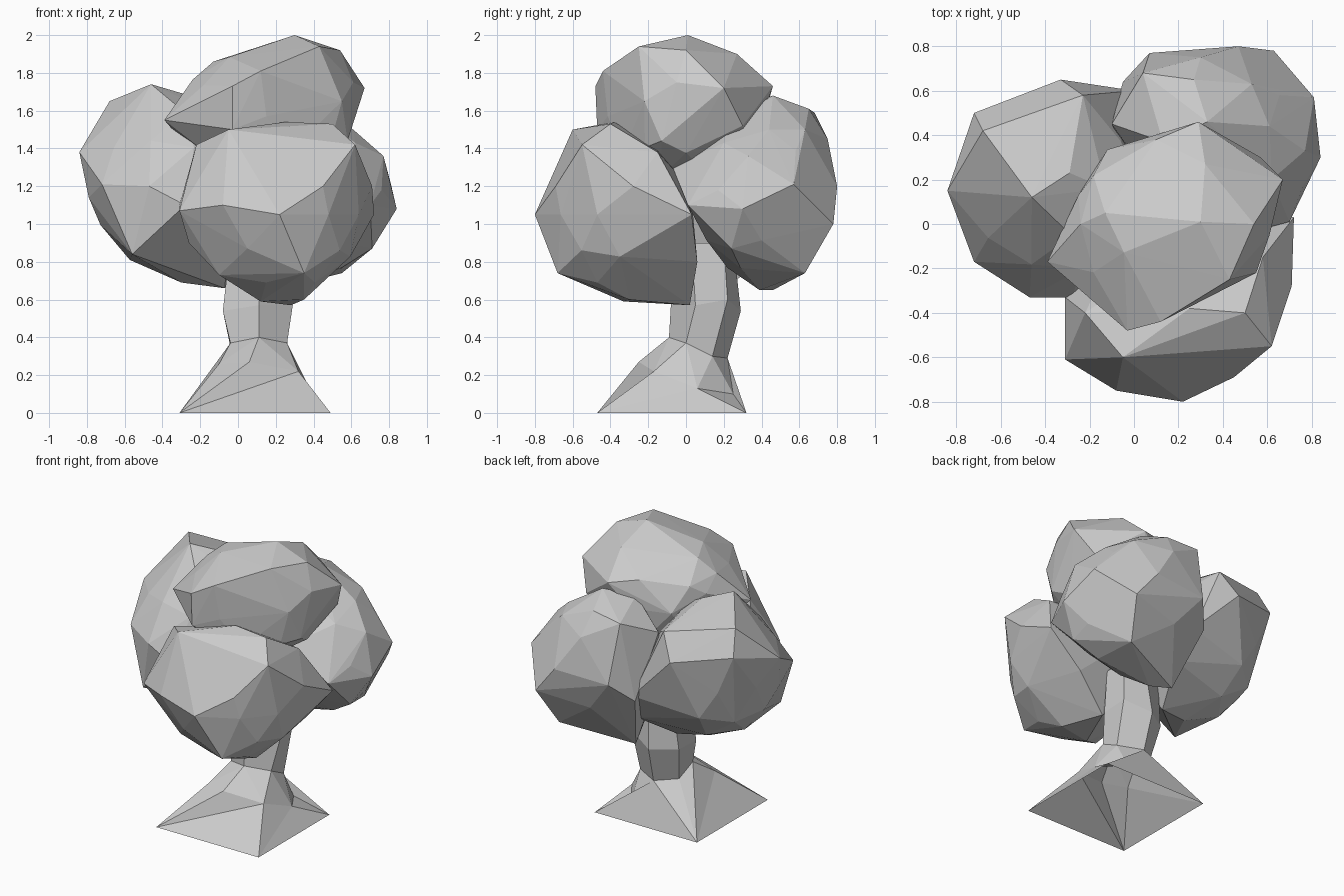
import bpy
import bmesh
from mathutils import Vector

default_cube = bpy.data.objects.get("Cube")
if default_cube:
    bpy.data.objects.remove(default_cube, do_unlink=True)

# One plain grey for the whole tree
GREY = (0.6, 0.6, 0.6, 1)
grey = bpy.data.materials.new("plain_grey")
grey.use_nodes = True
grey.diffuse_color = GREY
grey.node_tree.nodes["Principled BSDF"].inputs["Base Color"].default_value = GREY


def add_object(name, bm):
    """Turn a bmesh into a flat-shaded grey object."""
    bmesh.ops.recalc_face_normals(bm, faces=bm.faces[:])
    mesh = bpy.data.meshes.new(name)
    bm.to_mesh(mesh)
    bm.free()
    mesh.materials.append(grey)
    obj = bpy.data.objects.new(name, mesh)
    bpy.context.collection.objects.link(obj)
    return obj


def foliage(name, centre, radii, corners):
    """Low-poly ellipsoid whose nearest vertices are pulled to key corners."""
    ball = bmesh.new()
    bmesh.ops.create_icosphere(ball, subdivisions=2, radius=0.9)
    for vert in ball.verts:
        vert.co = Vector(centre) + vert.co * Vector(radii)
    free = set(ball.verts)
    for corner in map(Vector, corners):
        nearest = min(free, key=lambda vert: (vert.co - corner).length)
        nearest.co = corner
        free.remove(nearest)

    # Wrap the sculpted points in a convex faceted skin
    points = [vert.co.copy() for vert in ball.verts]
    ball.free()
    hull = bmesh.new()
    for point in points:
        hull.verts.new(point)
    bmesh.ops.convex_hull(hull, input=hull.verts[:])
    loose = [vert for vert in hull.verts if not vert.link_faces]
    bmesh.ops.delete(hull, geom=loose, context='VERTS')
    return add_object(name, hull)


# Trunk stem: crooked six-sided rings
bm = bmesh.new()


def ring(points):
    return [bm.verts.new(point) for point in points]


waist = ring([(.11, -.09, .4), (.26, 0, .37), (.26, .14, .3),
              (.1, .22, .29), (-.03, .12, .3), (-.04, -.02, .37)])
bulge = ring([(.11, -.08, .57), (.29, .05, .57), (.27, .22, .6),
              (.09, .29, .54), (-.07, .18, .54), (-.08, 0, .54)])
crown = ring([(.12, -.03, .9), (.25, .03, .9), (.25, .2, .9),
              (.12, .25, .9), (-.03, .2, .9), (-.04, .02, .9)])
for low, high in ((waist, bulge), (bulge, crown)):
    for i in range(len(low)):
        j = (i + 1) % len(low)
        bm.faces.new((low[i], low[j], high[j], high[i]))
bm.faces.new(crown)

# Trunk foot: square, open below, with hollowed root ridges
front, side, side_back, back, far_back, far_side = waist
foot_a, foot_b, foot_c, foot_d = ring(
    [(-.31, -.47, 0), (.49, -.47, 0), (.49, .32, 0), (-.31, .32, 0)])
knee, heel = ring([(.38, .06, .13), (.26, .25, .1)])
shin, ridge, flank = ring(
    [(.06, -.25, .27), (.32, -.17, .22), (-.1, -.18, .26)])
for face in [
    (foot_a, foot_b, ridge), (foot_a, ridge, shin), (shin, ridge, front),
    (ridge, side, front), (foot_b, knee, ridge), (ridge, knee, side),
    (foot_b, foot_c, knee), (foot_c, heel, knee), (knee, heel, side_back),
    (knee, side_back, side), (heel, back, side_back), (foot_c, back, heel),
    (foot_c, foot_d, back), (foot_d, far_back, back),
    (foot_d, far_side, far_back), (foot_d, flank, far_side),
    (foot_d, foot_a, flank), (foot_a, shin, flank),
    (shin, front, flank), (front, far_side, flank),
]:
    bm.faces.new(face)
add_object("trunk", bm)

# Crown: four overlapping clumps
foliage("top_foliage", (.15, 0, 1.57), (.51, .46, .41), [
    (.3, .01, 2), (.43, -.25, 1.94), (-.13, .05, 1.86), (.12, -.44, 1.81),
    (.54, 0, 1.92), (.32, .27, 1.9), (.67, .2, 1.72), (.29, .46, 1.73),
    (-.39, -.17, 1.55), (-.03, -.48, 1.73), (.58, -.13, 1.44),
    (.1, .38, 1.77), (-.25, .13, 1.67), (.57, .3, 1.52),
    (.61, -.05, 1.75), (.55, -.22, 1.65), (-.03, -.47, 1.5),
])
foliage("front_foliage", (.22, -.35, 1.05), (.49, .43, .47), [
    (.22, -.8, 1.05), (-.31, -.61, 1.07), (-.08, -.75, 1.1),
    (.35, -.68, .74), (.35, -.3, .6), (.28, .02, .57), (.12, -.33, .59),
    (.72, .03, 1.05), (.71, -.28, 1.2), (.62, -.55, 1.42), (.5, -.4, 1.53),
    (.25, -.38, 1.54), (-.05, -.6, 1.5), (-.1, -.5, .73), (-.26, -.5, .9),
    (.45, -.69, 1.2), (-.22, -.4, 1.42), (-.31, -.33, 1.1), (.5, .06, .8),
    (.58, -.15, 1.38), (.05, -.68, .87),
])
foliage("right_foliage", (-.35, .16, 1.2), (.47, .47, .51), [
    (-.84, .15, 1.38), (-.68, .42, 1.65), (-.46, .12, 1.74),
    (-.29, .23, 1.69), (-.72, .5, 1.48), (-.33, .65, 1.4),
    (-.23, .58, 1.57), (-.72, -.17, 1.21), (-.47, -.33, 1.2),
    (-.28, -.33, 1.1), (-.56, -.26, .84), (-.3, .14, .69),
    (-.07, .2, .66), (0, .6, 1.06), (.05, .48, .85), (-.79, .1, 1.14),
])
foliage("back_foliage", (.37, .4, 1.15), (.46, .4, .5), [
    (.84, .3, 1.08), (.81, .57, 1.21), (.63, .78, 1), (.47, .8, 1.2),
    (.07, .77, 1.18), (-.05, .64, 1.05), (.04, .68, 1.59),
    (.27, .65, 1.61), (.53, .63, 1.5), (.61, .44, 1.5), (.33, .46, 1.68),
    (.3, .75, 1.45), (.77, .33, 1.36), (.55, .63, .74), (.2, .39, .65),
    (.07, .46, .65), (.3, .2, .9), (.43, .35, .77), (.71, .24, .87),
    (.7, .01, 1.1), (-.1, .45, 1.48), (.62, .2, 1.43), (.76, .17, 1.18),
    (.13, .37, 1.65), (.4, -.07, 1.3),
])
